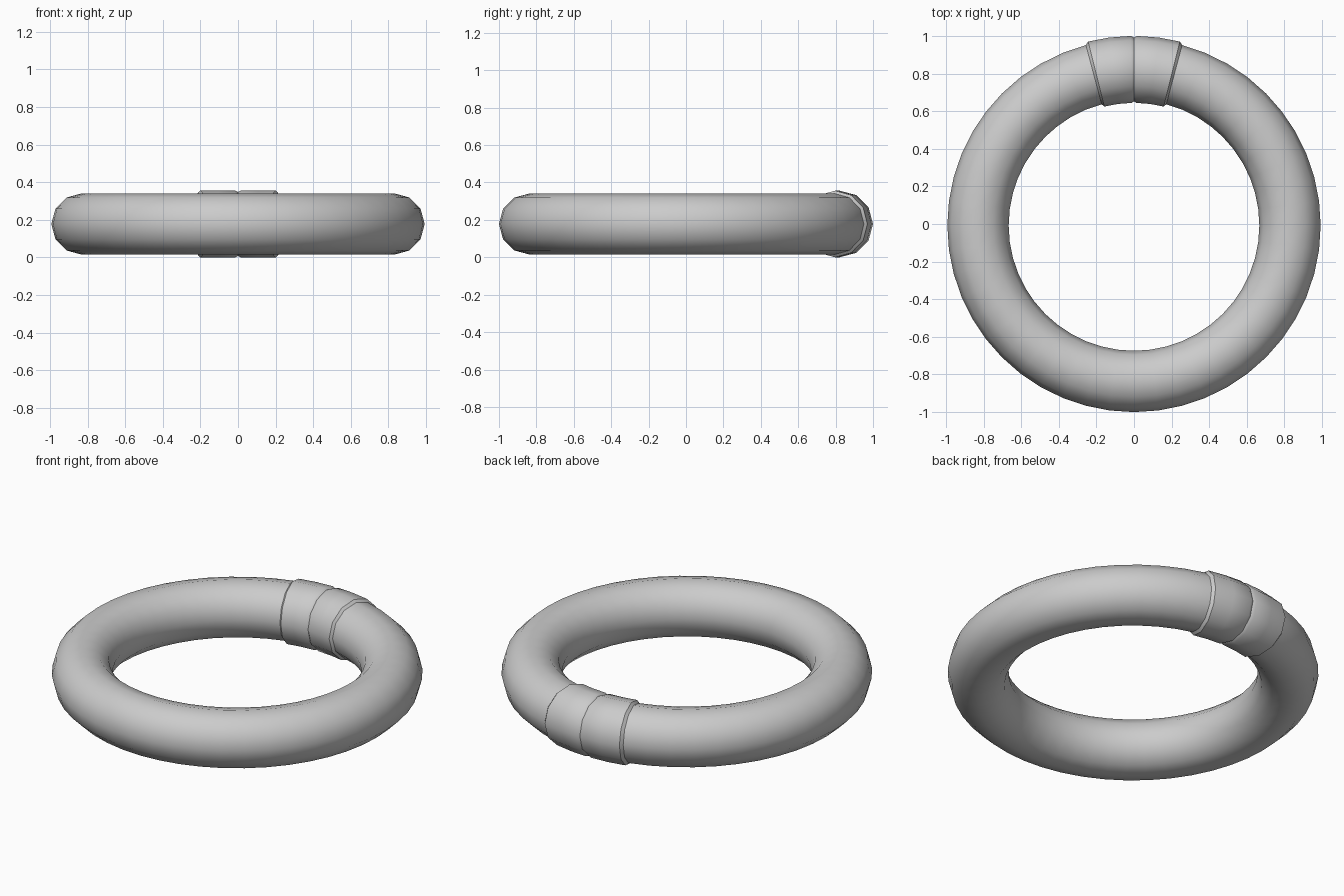
import bpy, bmesh, math

if "Cube" in bpy.data.objects:
    bpy.data.objects.remove(bpy.data.objects["Cube"])

R, TUBE, SLEEVE = 0.8295, 0.163, 0.178   # ring radius, tube radius, sleeve radius
CENTRE = (0, -0.0075, SLEEVE)
SIDES, STEPS = 12, 48

grey = bpy.data.materials.new("plain grey")
grey.diffuse_color = (0.6, 0.6, 0.6, 1)
grey.use_nodes = True
grey.node_tree.nodes["Principled BSDF"].inputs["Base Color"].default_value = grey.diffuse_color


def sweep(name, stations, closed):
    """Skin circular sections; each station is (degrees from +y, section radius)."""
    bm = bmesh.new()
    rings = []
    for deg, r in stations:
        a = math.radians(deg)
        ring = []
        for i in range(SIDES):
            t = 2 * math.pi * i / SIDES
            d = R + r * math.cos(t)
            ring.append(bm.verts.new((d * math.sin(a), d * math.cos(a), r * math.sin(t))))
        rings.append(ring)
    n = len(rings)
    for k in range(n if closed else n - 1):
        p, q = rings[k], rings[(k + 1) % n]
        for i in range(SIDES):
            j = (i + 1) % SIDES
            bm.faces.new((p[i], p[j], q[j], q[i]))
    bmesh.ops.recalc_face_normals(bm, faces=bm.faces)
    me = bpy.data.meshes.new(name)
    bm.to_mesh(me)
    bm.free()
    me.materials.append(grey)
    ob = bpy.data.objects.new(name, me)
    ob.location = CENTRE
    bpy.context.collection.objects.link(ob)
    bpy.context.view_layer.objects.active = ob
    ob.select_set(True)
    bpy.ops.object.shade_smooth_by_angle(angle=math.radians(36))
    ob.select_set(False)
    return ob


# Main ring
sweep("ring_tube", [(360 * k / STEPS, TUBE) for k in range(STEPS)], True)

# Joint sleeve: bevelled ends and a shallow groove in the middle
half = [(1.0, SLEEVE), (7.5, SLEEVE), (14.0, SLEEVE), (15.0, TUBE - 0.001)]
stations = [(-d, r) for d, r in reversed(half)] + [(0, SLEEVE - 0.009)] + half
sweep("joint_sleeve", stations, False)
